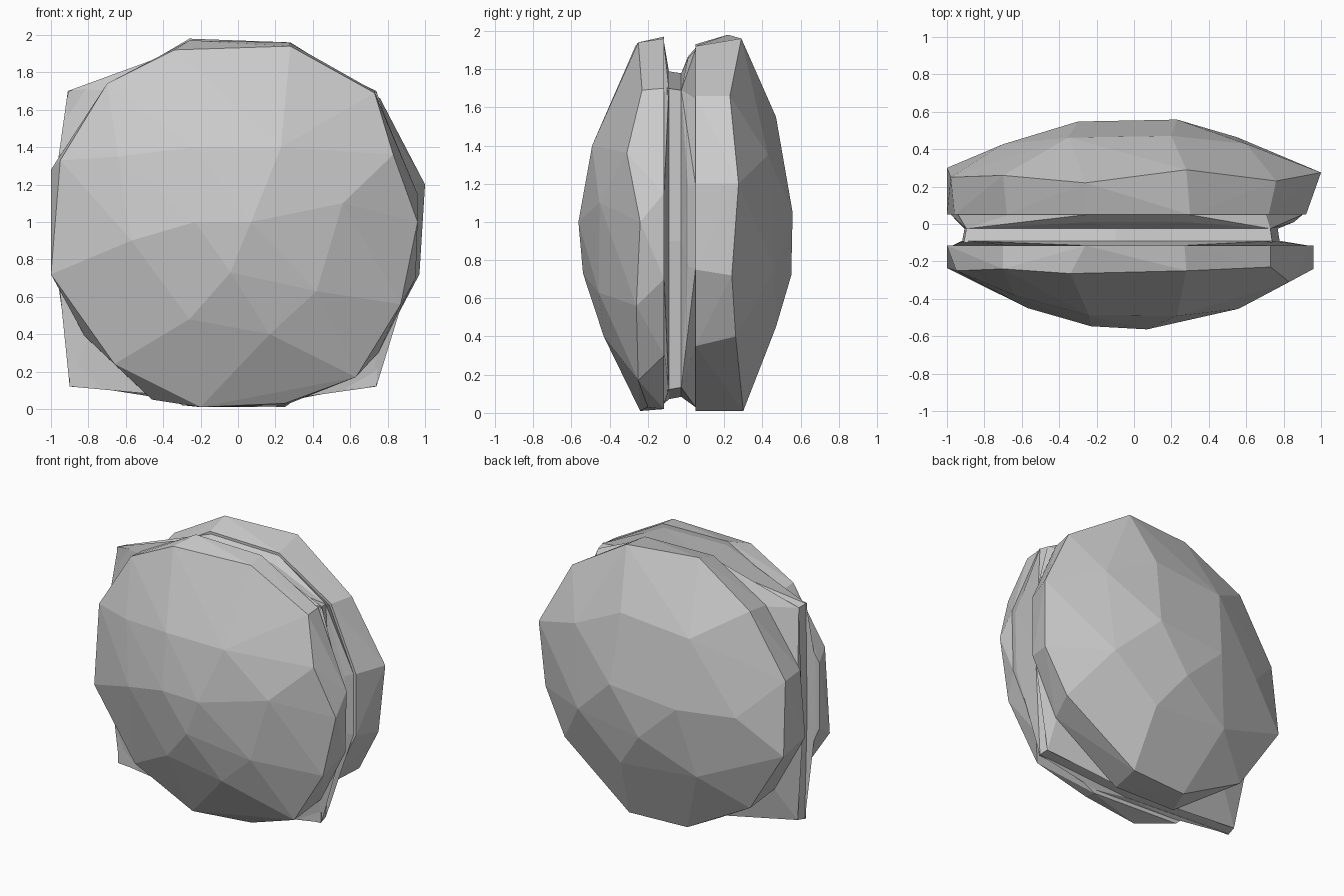
import bpy, bmesh
from math import hypot

if "Cube" in bpy.data.objects:
    bpy.data.objects.remove(bpy.data.objects["Cube"])


def hull(name, pts):
    """Faceted solid wrapped around a few points."""
    bm = bmesh.new()
    for p in pts:
        bm.verts.new(p)
    res = bmesh.ops.convex_hull(bm, input=bm.verts[:])
    junk = {g for g in res["geom_interior"] + res["geom_unused"]
            if isinstance(g, bmesh.types.BMVert)}
    bmesh.ops.delete(bm, geom=list(junk), context='VERTS')
    bmesh.ops.recalc_face_normals(bm, faces=bm.faces[:])
    me = bpy.data.meshes.new(name)
    bm.to_mesh(me)
    bm.free()
    ob = bpy.data.objects.new(name, me)
    bpy.context.collection.objects.link(ob)
    return ob


def ring(outline, y, s=1.0):
    return [(x * s, y, 1 + (z - 1) * s) for x, z in outline]


def wavy(outline, ys):
    return [(x, y, z) for (x, z), y in zip(outline, ys)]


def dome(points, rim_y, depth):
    """Lift (x, z) points onto a shallow paraboloid bulging along y."""
    return [(x, rim_y + depth * max(0, 1 - hypot(x, z - 1) ** 2 / 0.94), z)
            for x, z in points]


# Front shell: wide rim and domed face
front_rim = [(.28, 1.94), (.73, 1.69), (.83, 1.36), (.96, 1.0), (.87, .56), (.63, .17),
             (.25, .03), (-.2, .01), (-.66, .24), (-1, .72), (-.95, 1.33),
             (-.7, 1.74), (-.34, 1.92)]
front_rim_y = [-.25, -.23, -.31, -.24, -.26, -.25, -.2, -.24, -.25, -.235, -.25,
               -.24, -.265]
front_inner = [(.27, 1.96), (.73, 1.7), (.96, 1.15), (.95, .7), (.75, .3), (.25, .02),
               (-.46, .05), (-.82, .39), (-1, .8), (-1, 1.28), (-.7, 1.73), (-.26, 1.97)]
front_face = [(-.26, .48), (.17, .40), (.59, .37), (.42, .63), (.56, 1.1), (.07, 1.0),
              (-.23, 1.0), (-.04, .73), (-.57, .9), (.23, 1.4), (-.24, 1.4), (-.64, 1.35)]
hull("front_shell", wavy(front_rim, front_rim_y) + ring(front_inner, -.115)
     + dome(front_face, -.24, -.325))

# Back shell: deeper rim and domed face
back_rim = [(.28, 1.96), (.76, 1.66), (1, 1.2), (.97, .72), (.8, .4), (.25, .01),
            (-.2, .01), (-.7, .28), (-1, .75), (-.98, 1.28), (-.7, 1.72), (-.26, 1.98)]
back_rim_y = [.29, .23, .275, .24, .26, .3, .27, .26, .3, .25, .26, .22]
back_inner = [(.3, 1.92), (.72, 1.66), (.92, 1.2), (.92, .75), (.72, .35), (.2, .01),
              (-.3, .02), (-.75, .35), (-1, .8), (-.96, 1.28), (-.68, 1.68), (-.26, 1.93)]
back_face = [(.23, 1.05), (-.3, 1.0), (0, .72), (.55, .75), (.2, .45), (-.4, .5),
             (-.7, 1.0), (-.35, 1.5), (.2, 1.55), (.6, 1.35)]
hull("back_shell", wavy(back_rim, back_rim_y) + ring(back_inner, .05)
     + dome(back_face, .29, .285))

# Square filling slice whose corners poke out between the shells
square = [(-.91, 1.7), (-.1, 1.79), (.74, 1.7), (.78, .9), (.74, .12),
          (0, .07), (-.9, .12), (-.92, .9)]
hull("filling_slice", ring(square, -.1) + ring(square, -.025, .985))

# Tapering layers that drape from each shell rim to the slice corners
hull("front_layer", ring(front_inner, -.115, .97) + ring(square, -.09))
hull("back_layer", ring(back_inner, .05, .98) + ring(back_inner, .01, .93)
     + ring(square, -.025, .985))
